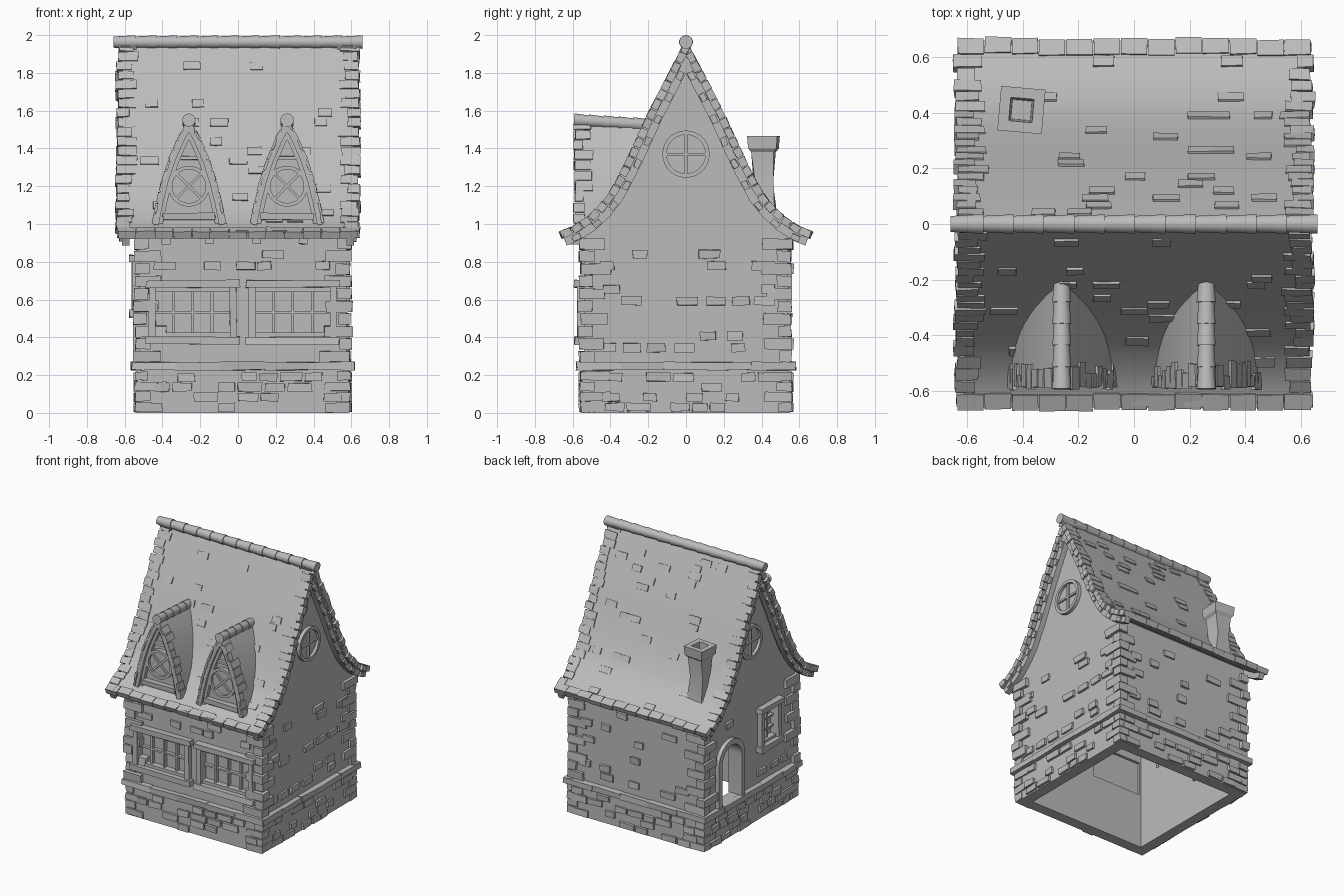
import bpy, bmesh, math, random
from mathutils import Matrix, Vector

random.seed(7)
if "Cube" in bpy.data.objects:
    bpy.data.objects.remove(bpy.data.objects["Cube"])

stone = bpy.data.materials.new("pale_grey_stone")
stone.use_nodes = True
GREY = (0.5, 0.5, 0.5, 1)
stone.diffuse_color = GREY
stone.node_tree.nodes["Principled BSDF"].inputs["Base Color"].default_value = GREY

X0, HX, HY = 0.025, 0.55, 0.54        # wall centre and half sizes
NORMALS = [(0, -1), (1, 0), (0, 1), (-1, 0)]   # front, right, back, left
made = []


def rnd(a, b):
    return random.uniform(a, b)


def finish(bm, name):
    bmesh.ops.recalc_face_normals(bm, faces=bm.faces)
    mesh = bpy.data.meshes.new(name)
    bm.to_mesh(mesh)
    bm.free()
    mesh.materials.append(stone)
    ob = bpy.data.objects.new(name, mesh)
    bpy.context.collection.objects.link(ob)
    made.append(ob)
    return ob


def frame(side, origin):
    """Local axes: x along the wall, y up, z outwards."""
    nx, ny = NORMALS[side]
    m = Matrix(((-ny, 0, nx), (nx, 0, ny), (0, 1, 0))).to_4x4()
    return Matrix.Translation(origin) @ m


def wall(side, u=0, z=0):
    nx, ny = NORMALS[side]
    return frame(side, (X0 + nx * HX, ny * HY, 0)) @ Matrix.Translation((u, z, 0))


def box(bm, m, loc, size, jit=0.0):
    mat = m @ Matrix.Translation(loc) @ Matrix.Diagonal((*size, 1))
    for v in bmesh.ops.create_cube(bm, size=1, matrix=mat)["verts"]:
        v.co += Vector((rnd(-jit, jit), rnd(-jit, jit), rnd(-jit, jit)))


def band(bm, m, outer, inner, d0, d1, closed=False):
    """Solid strip between two outlines, from depth d0 to d1."""
    d0 = d0 if isinstance(d0, list) else [d0] * len(outer)
    rows = [[bm.verts.new(m @ Vector((p[0], p[1], d))) for p, d in
             ((o, a), (o, d1), (i, d1), (i, a))] for o, i, a in zip(outer, inner, d0)]
    for a, b in zip(rows, rows[1:] + rows[:1] if closed else rows[1:]):
        for k in range(4):
            bm.faces.new((a[k], a[k - 1], b[k - 1], b[k]))
    if not closed:
        bm.faces.new(rows[0])
        bm.faces.new(rows[-1])


def prism(bm, m, pts, d0, d1):
    a, b = ([bm.verts.new(m @ Vector((p[0], p[1], d))) for p in pts] for d in (d0, d1))
    bm.faces.new(a)
    bm.faces.new(b)
    for k in range(len(pts)):
        bm.faces.new((a[k - 1], a[k], b[k], b[k - 1]))


def offset(pts, d):
    out = []
    for i, p in enumerate(pts):
        segs = [pts[j + 1] - pts[j] for j in (i - 1, i) if 0 <= j < len(pts) - 1]
        ns = [Vector((-s.y, s.x)).normalized() for s in segs]
        n = sum(ns, Vector((0, 0))).normalized()
        out.append(p + n * d / n.dot(ns[0]))
    return out


def along(pts, n):
    """Frames spaced evenly on a polyline: x along it, y outwards."""
    segs = [(a, b - a) for a, b in zip(pts, pts[1:])]
    total = sum(s.length for _, s in segs)
    for k in range(n):
        s = (k + 0.5) * total / n
        for a, d in segs:
            if s <= d.length:
                break
            s -= d.length
        p = a + d.normalized() * s
        yield Matrix.Translation((*p, 0)) @ Matrix.Rotation(math.atan2(d.y, d.x), 4, 'Z')


def mirrored(half):
    return [Vector((-a, b)) for a, b in reversed(half)] + [Vector(p) for p in half[1:]]


def circle(r, n=28, z=0):
    return [(r * math.cos(k * math.tau / n), z + r * math.sin(k * math.tau / n)) for k in range(n)]


def ridge_caps(bm, p0, p1, n, r):
    p0, p1 = Vector(p0), Vector(p1)
    step = (p1 - p0) / n
    turn = step.to_track_quat('Z', 'Y').to_matrix().to_4x4()
    for k in range(n):
        mid = p0 + step * (k + 0.5)
        bmesh.ops.create_cone(bm, cap_ends=True, segments=14, radius1=r * 0.8, radius2=r * rnd(0.95, 1),
                              depth=step.length * 1.08, matrix=Matrix.Translation(mid) @ turn)


def round_window(bm, m, r):
    band(bm, m, circle(r), circle(r * 0.82), -0.02, 0.025, True)
    prism(bm, m, circle(r * 0.85), -0.02, 0.005)
    box(bm, m, (0, 0, 0.008), (r * 1.7, 0.014, 0.02))
    box(bm, m, (0, 0, 0.008), (0.014, r * 1.7, 0.02))


# Curved roof outline, ridge to eave
HALF = [(0, 1.96), (.1, 1.77), (.2, 1.575), (.27, 1.42), (.33, 1.295), (.4, 1.165),
        (.46, 1.09), (.53, 1.025), (.6, .98), (.66, .955)]
ROOF = mirrored(HALF)
ACROSS = frame(1, (0, 0, 0))


def roof_depth(z):
    for (ya, za), (yb, zb) in zip(HALF, HALF[1:]):
        if zb <= z <= za:
            return ya + (yb - ya) * (za - z) / (za - zb)
    return 0.6


# House walls, hollow and open underneath
def house_outline(gap, half, bottom, shoulder):
    top = [p for p in offset(ROOF, -gap) if abs(p.x) < half - 0.01]
    return [(half, bottom), (-half, bottom), (-half, shoulder)] + top + [(half, shoulder)]


bm = bmesh.new()
prism(bm, wall(1), house_outline(0.03, HY, 0.1, 0.97), -2 * HX, 0)
walls = finish(bm, "house_walls")
cavity = bmesh.new()
prism(cavity, wall(1), house_outline(0.09, HY - 0.07, -0.1, 0.94), 0.07 - 2 * HX, -0.07)
openings = bmesh.new()

# Framed windows: side, position, height, opening size, columns, rows
WINDOWS = [(0, -.265, .533, .41, .25, 4, 2), (0, .265, .533, .41, .25, 4, 2),
           (3, .215, .67, .18, .24, 2, 3)]
bm = bmesh.new()
for side, u, z, w, h, cols, rows in WINDOWS:
    m = wall(side, u, z)
    box(openings, m, (0, 0, 0), (w, h, 0.3))
    box(bm, m, (0, 0, -0.04), (w + 0.02, h + 0.02, 0.02))
    for s in (-1, 1):
        box(bm, m, (s * (w / 2 + .01), 0, 0), (0.035, h + 0.02, 0.07), 0.003)
        box(bm, m, (0, s * (h / 2 + .025), 0.005), (w + 0.085, 0.04, 0.09), 0.005)
        box(bm, m, (0, s * (h / 2 - .006), -.01), (w, 0.022, 0.05))
    for k in range(1, cols):
        box(bm, m, ((k / cols - .5) * w, 0, -.02), (0.014, h, 0.035))
    for k in range(1, rows):
        box(bm, m, (0, (k / rows - .5) * h, -.02), (w, 0.014, 0.03))
finish(bm, "framed_windows")

# Arched doorway
def arch(r, bottom=0.27, spring=0.58):
    curve = [(r * math.cos(k * math.pi / 12), spring + r * math.sin(k * math.pi / 12)) for k in range(13)]
    return [(r, bottom)] + curve + [(-r, bottom)]


door = wall(3, -0.245)
prism(openings, door, arch(0.118), -0.15, 0.15)
bm = bmesh.new()
band(bm, door, arch(0.155), arch(0.115), -0.08, 0.03)
finish(bm, "door_arch")

for cutter in (finish(cavity, "cavity"), finish(openings, "openings")):
    mod = walls.modifiers.new("cut", 'BOOLEAN')
    mod.operation, mod.solver, mod.object = 'DIFFERENCE', 'EXACT', cutter
    bpy.context.view_layer.objects.active = walls
    bpy.ops.object.modifier_apply(modifier=mod.name)
    made.remove(cutter)
    bpy.data.objects.remove(cutter)

# Plinth ring
def rect(grow):
    return [(X0 + sx * (HX + grow), sy * (HY + grow)) for sx, sy in ((-1, -1), (1, -1), (1, 1), (-1, 1))]


bm = bmesh.new()
band(bm, Matrix(), rect(0.01), rect(-0.07), 0, 0.235, True)
finish(bm, "plinth")

# Ledge, bricks and corner stones
ledge, bricks, quoins = bmesh.new(), bmesh.new(), bmesh.new()
for side in range(4):
    half = HX if side in (0, 2) else HY
    for k in range(5):
        w = (half + 0.035) * 2 / 5
        box(ledge, wall(side), ((k - 2) * w, 0.248, 0.005), (w + 0.004, 0.042, 0.07), 0.004)
    for row in range(4):
        u = -half + rnd(0, 0.1)
        while u < half - 0.12:
            w = rnd(0.07, 0.13)
            if random.random() < 0.5:
                box(bricks, wall(side), (u + w / 2, 0.03 + row * 0.053, 0.008), (w, 0.044, 0.036), 0.004)
            u += w + 0.015
    for row in range(9):
        for k in range(7):
            u, z = (k - 3) * 0.135 + rnd(-.03, .03), 0.345 + row * 0.062
            w = rnd(0.07, 0.12)
            clear = all(s != side or abs(u - a) > ww / 2 + .1 or abs(z - b) > hh / 2 + .08
                        for s, a, b, ww, hh, _, _ in WINDOWS + [(3, -.245, .5, .3, .5, 0, 0)])
            if clear and random.random() < (0.4 if side == 0 or row == 0 else 0.18):
                box(bricks, wall(side), (u, z, 0), (w, 0.045, 0.032), 0.004)
for sx in (-1, 1):
    for sy in (-1, 1):
        for row in range(14):
            z = (0.03 + row * 0.055) if row < 4 else (0.3 + (row - 4) * 0.066)
            lx, ly = ((.15, .075), (.075, .15))[row % 2]
            lx, ly, out = lx * rnd(.85, 1.1), ly * rnd(.85, 1.1), rnd(0.014, 0.032)
            out = min(out, 0.02) if row < 4 else out
            loc = (X0 + sx * (HX + out - lx / 2), sy * (HY + out - ly / 2), z)
            box(quoins, Matrix(), loc, (lx, ly, 0.048 if row < 4 else 0.058), 0.004)
finish(ledge, "ledge")
finish(bricks, "wall_bricks")
finish(quoins, "corner_stones")

# Roof shell and bargeboards with pegs
bm = bmesh.new()
band(bm, ACROSS, ROOF, offset(ROOF, -0.035), -0.61, 0.61)
finish(bm, "roof")
bm = bmesh.new()
for s in (-1, 1):
    band(bm, ACROSS, offset(ROOF, -0.034), offset(ROOF, -0.075), s * 0.575, s * 0.615)
    for f in along(offset(ROOF, -0.055), 18):
        box(bm, ACROSS @ f, (0, 0, s * 0.61), (0.045, 0.03, 0.035), 0.003)
finish(bm, "bargeboards")

# Roof tiles: ragged ends, loose raised tiles, eaves
bm = bmesh.new()
for i, f in enumerate(along(ROOF, 44)):
    for s in (-1, 1):
        w = rnd(0.06, 0.11)
        box(bm, ACROSS @ f, (0, -0.013, s * (rnd(0.63, 0.65) - w / 2)), (0.05, 0.04, w), 0.003)
    for k in range(9):
        if random.random() < 0.16 and i not in (21, 22):
            box(bm, ACROSS @ f, (0, 0, (k - 4) * 0.11 + rnd(-.03, .03)), (0.045, 0.016, rnd(.06, .1)), 0.002)
for end in (0, -1):
    f = list(along(ROOF, 40))[end]
    out = -1 if end == 0 else 1
    for k in range(13):
        box(bm, ACROSS @ f, (out * rnd(0, .012), -0.012, (k - 6) * 0.098), (0.06, 0.04, 0.094), 0.002)
finish(bm, "roof_tiles")

# Corbels under the front eave
bm = bmesh.new()
for x in (-.38, -.15, .1, .345):
    box(bm, Matrix(), (x, -0.565, 0.92), (0.045, 0.09, 0.05), 0.003)
finish(bm, "eave_corbels")

# Ridge caps
bm = bmesh.new()
ridge_caps(bm, (-0.655, 0, 1.963), (0.655, 0, 1.963), 12, 0.037)
finish(bm, "ridge_caps")

# Gable round windows
bm = bmesh.new()
for side in (1, 3):
    round_window(bm, wall(side, 0, 1.37), 0.125)
finish(bm, "gable_windows")

# Dormers
ARCH = mirrored([(0, 1.545), (.05, 1.46), (.1, 1.345), (.138, 1.23), (.165, 1.12), (.19, 1.0)])
for name, x in (("right", -0.26), ("left", 0.26)):
    m = frame(0, (x, 0, 0))
    bm = bmesh.new()
    back = [roof_depth(p.y) - 0.035 for p in ARCH]
    band(bm, m, ARCH, offset(ARCH, -0.03), back, 0.585)
    band(bm, m, offset(ARCH, -0.029), offset(ARCH, -0.05), back, 0.565)
    for f in along(ARCH, 20):
        w = rnd(0.04, 0.1)
        box(bm, m @ f, (0, 0.001, rnd(0.585, 0.597) - w / 2), (0.05, 0.014, w), 0.002)
    finish(bm, name + "_dormer_roof")
    bm = bmesh.new()
    prism(bm, m, offset(ARCH, -0.04), 0.5, 0.535)
    box(bm, m, (0, 1.04, 0.55), (0.28, 0.035, 0.06), 0.003)
    box(bm, m, (0, 1.35, 0.54), (0.1, 0.02, 0.03), 0.003)
    tilt = Matrix.Rotation(math.radians(45), 4, 'Z')
    round_window(bm, m @ Matrix.Translation((0, 1.2, 0.54)) @ tilt, 0.108)
    finish(bm, name + "_dormer_front")
    bm = bmesh.new()
    ridge_caps(bm, (x, -0.2, 1.525), (x, -0.59, 1.55), 5, 0.036)
    finish(bm, name + "_dormer_ridge")

# Chimney, lofted up the outside and down the flue: height, half width, turn
bm = bmesh.new()
last = None
for z, r, turn in ((1.0, .075, 0), (1.1, .062, 4), (1.24, .05, -4), (1.38, .06, 5), (1.4, .075, 5),
                   (1.465, .08, 5), (1.465, .042, 5), (1.36, .035, 5)):
    spin = Matrix.Translation((-.405, .41, z)) @ Matrix.Rotation(math.radians(-turn), 4, 'Z')
    ring = [bm.verts.new(spin @ Vector((a * r, b * r, 0))) for a, b in ((-1, -1), (1, -1), (1, 1), (-1, 1))]
    for k in range(4 if last else 0):
        bm.faces.new((last[k - 1], last[k], ring[k], ring[k - 1]))
    last = ring
bm.faces.new(last)
finish(bm, "chimney")

# Smooth curved parts, keep edges crisp
bpy.ops.object.select_all(action='DESELECT')
for ob in made:
    ob.select_set(True)
bpy.context.view_layer.objects.active = walls
bpy.ops.object.shade_smooth_by_angle(angle=math.radians(30))
